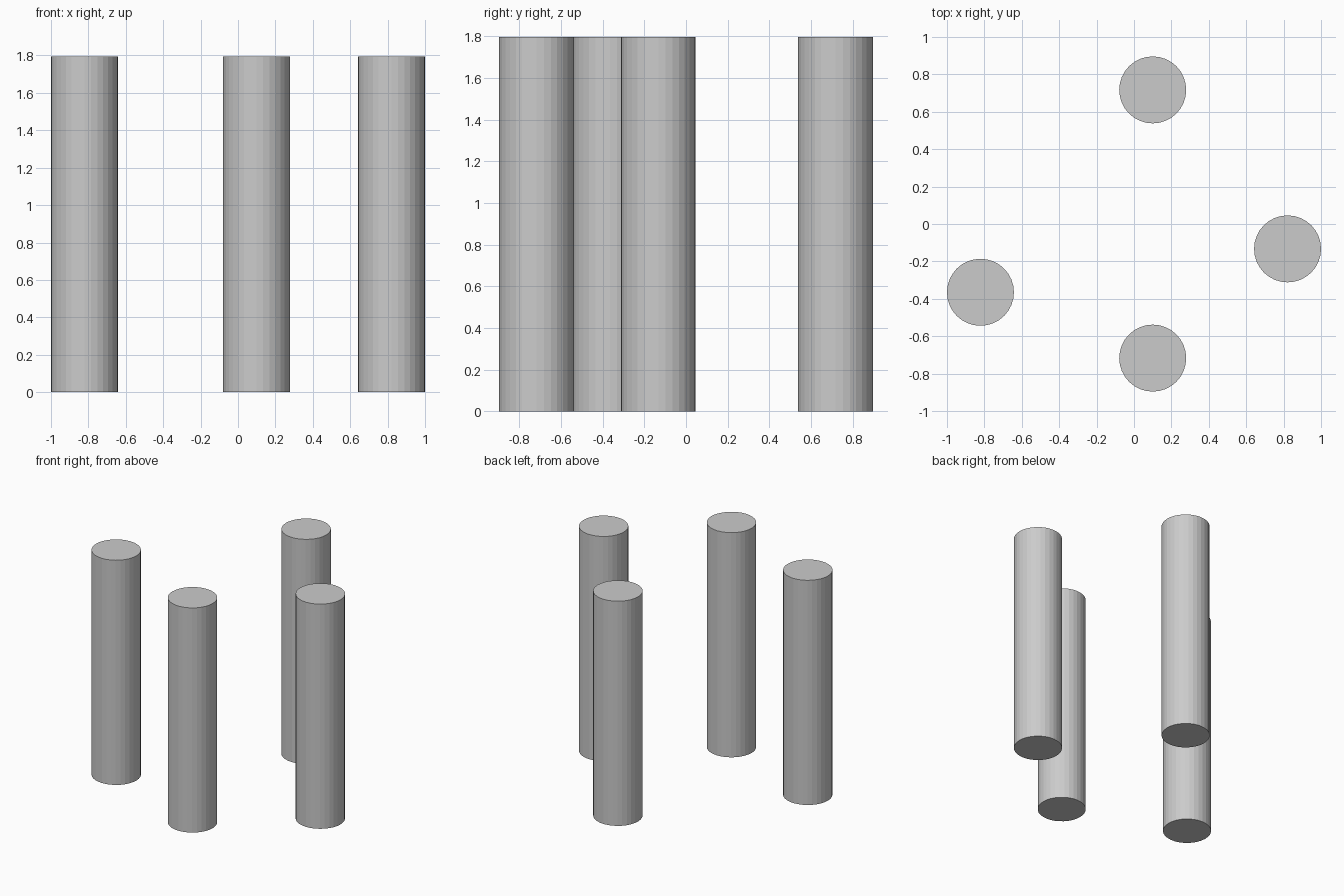
import bpy

if "Cube" in bpy.data.objects:
    bpy.data.objects.remove(bpy.data.objects["Cube"])

RADIUS, HEIGHT, SIDES = 0.179, 1.795, 32

# Four identical free-standing columns, placed by their centres
columns = {
    "left_column": (-0.821, -0.365),
    "right_column": (0.821, -0.133),
    "front_column": (0.10, -0.717),
    "back_column": (0.10, 0.717),
}

for name, (x, y) in columns.items():
    bpy.ops.mesh.primitive_cylinder_add(
        vertices=SIDES, radius=RADIUS, depth=HEIGHT, location=(x, y, HEIGHT / 2))
    bpy.context.object.name = name
